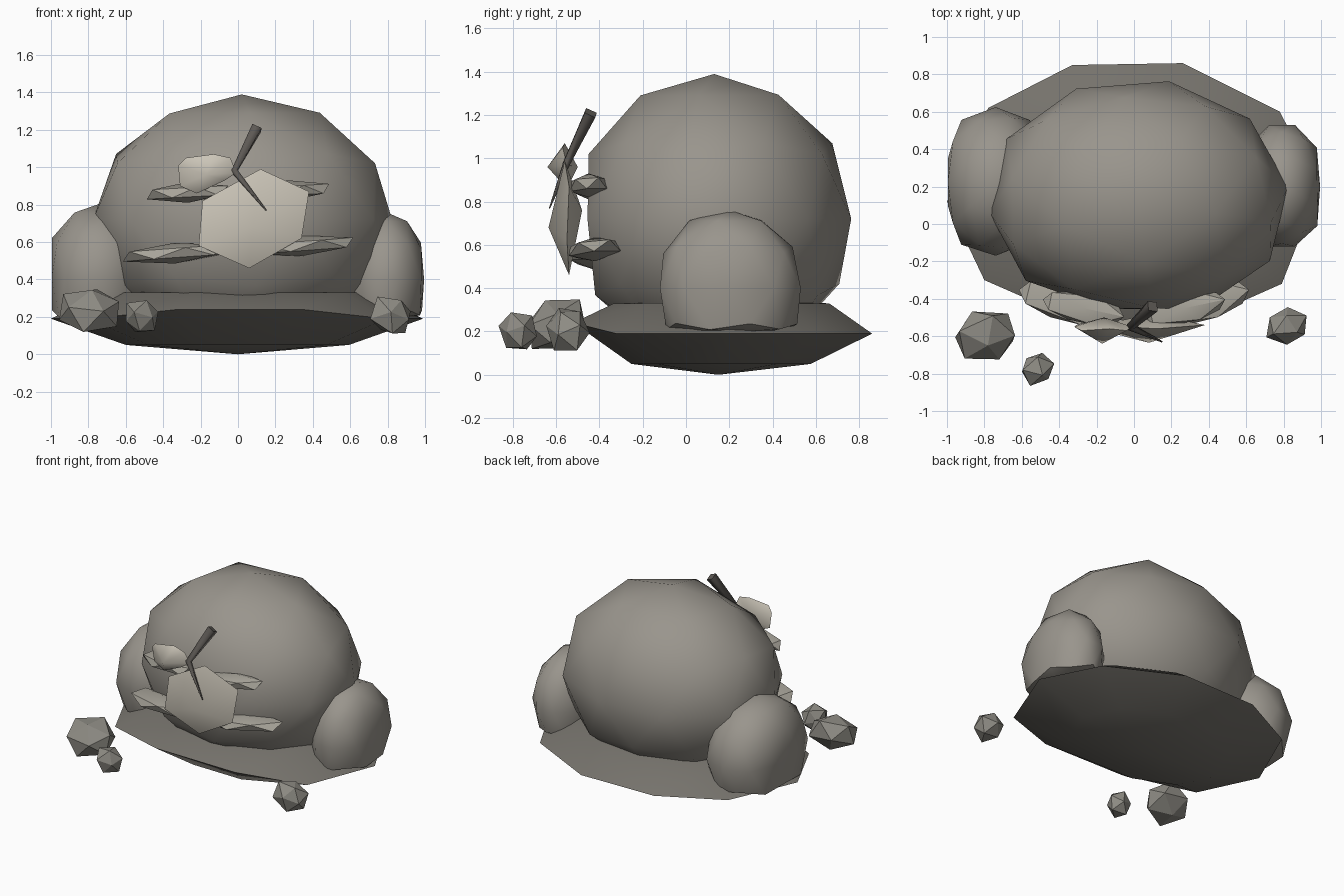
import bpy, bmesh, random
from math import radians
from mathutils import Matrix, Vector, Euler

if "Cube" in bpy.data.objects:
    bpy.data.objects.remove(bpy.data.objects["Cube"])

def material(name, *rgb):
    m = bpy.data.materials.new(name)
    m.diffuse_color = (*rgb, 1)
    m.use_nodes = True
    m.node_tree.nodes["Principled BSDF"].inputs["Base Color"].default_value = m.diffuse_color
    return m

STONE = material("stone", 0.32, 0.30, 0.265)
DARK = material("dark_stone", 0.18, 0.17, 0.15)
PEBBLE = material("pebble_stone", 0.27, 0.26, 0.23)
PALE = material("pale_stone", 0.60, 0.56, 0.48)
LEDGE = material("ledge_stone", 0.40, 0.38, 0.33)
TWIG = material("twig_brown", 0.11, 0.10, 0.09)

def finish(name, bm, angle, mat):
    bmesh.ops.recalc_face_normals(bm, faces=bm.faces)
    me = bpy.data.meshes.new(name)
    bm.to_mesh(me)
    bm.free()
    me.materials.append(mat)
    ob = bpy.data.objects.new(name, me)
    bpy.context.collection.objects.link(ob)
    if angle:
        bpy.ops.object.select_all(action='DESELECT')
        ob.select_set(True)
        bpy.context.view_layer.objects.active = ob
        bpy.ops.object.shade_smooth_by_angle(angle=radians(angle))
    return ob

def rock(name, centre, radii, mat=STONE, sub=2, spin=-18, tilt=(0, 0, 0), rough=0.0,
         seed=1, lo=(None,) * 3, hi=(None,) * 3, angle=42):
    """Squashed icosphere; lo / hi optionally flatten it against planes."""
    rng = random.Random(seed)
    bm = bmesh.new()
    bmesh.ops.create_icosphere(bm, subdivisions=sub, radius=1,
                               matrix=Matrix.Rotation(radians(spin), 4, 'Z'))
    rot = Euler([radians(a) for a in tilt]).to_matrix()
    for v in bm.verts:
        p = v.co * (1 + rng.uniform(-rough, rough))
        p = rot @ Vector(a * b for a, b in zip(p, radii)) + Vector(centre)
        for i in range(3):
            if lo[i] is not None:
                p[i] = max(p[i], lo[i])
            if hi[i] is not None:
                p[i] = min(p[i], hi[i])
        v.co = p
    return finish(name, bm, angle, mat)

def lens(name, outline, y, front, back, angle):
    """Thin stone: a front-view outline with a raised point on each side."""
    bm = bmesh.new()
    rim = [bm.verts.new((x, y + dy, z)) for x, z, dy in outline]
    tips = [bm.verts.new(front), bm.verts.new(back)]
    for a, b in zip(rim, rim[1:] + rim[:1]):
        for t in tips:
            bm.faces.new((a, b, t))
    return finish(name, bm, angle, PALE)

# Ground slab: one plan outline scaled into rings, (scale, height)
outline = [(0.99, 0.19), (0.78, 0.6), (0.26, 0.86), (-0.33, 0.85), (-0.78, 0.62),
           (-1.0, 0.12), (-0.8, -0.3), (-0.32, -0.51), (0.34, -0.52), (0.79, -0.32)]
mid = Vector((0, 0.15))
bm = bmesh.new()
rings = []
for s, z in ((0.6, 0.05), (1.0, 0.19), (0.72, 0.33)):
    ring = []
    for pt in outline:
        p = mid + (Vector(pt) - mid) * s
        lift = 0.05 * (pt[1] < -0.4) * (s == 1.0)      # front rim rides higher
        ring.append(bm.verts.new((p.x, p.y, z + lift)))
    rings.append(ring)
for ring, z in ((rings[0], 0.0), (rings[-1], 0.345)):
    tip = bm.verts.new((0, 0.15, z))
    for a, b in zip(ring, ring[1:] + ring[:1]):
        bm.faces.new((a, b, tip))
for low, up in zip(rings, rings[1:]):
    for i in range(10):
        bm.faces.new((low[i - 1], low[i], up[i], up[i - 1]))
finish("base_slab", bm, 35, DARK)

# Main boulder with a flattened front
rock("main_boulder", (0.02, 0.13, 0.72), (0.81, 0.65, 0.67), spin=-12, rough=0.008,
     lo=(-0.775, -0.455, None))

# Side boulders, flattened on their outer faces
rock("left_boulder", (-0.74, 0.225, 0.41), (0.31, 0.41, 0.4), spin=0, rough=0.03,
     seed=4, lo=(-0.995, -0.17, 0.2))
rock("right_boulder", (0.79, 0.2, 0.4), (0.23, 0.35, 0.37), rough=0.03,
     seed=7, lo=(None, -0.12, 0.2), hi=(0.995, 0.53, None))

# Front ledges, one pair above and one below
for side, label in ((-1, "left"), (1, "right")):
    rock(label + "_upper_ledge", (side * 0.27, -0.45, 0.87 + side * 0.005),
         (0.25, 0.09, 0.055), LEDGE, sub=1, spin=0, tilt=(0, -3, side * 12), angle=30)
    rock(label + "_lower_ledge", (side * 0.34, -0.42, 0.56 + side * 0.02),
         (0.32, 0.12, 0.055), LEDGE, sub=1, spin=0, tilt=(0, -4, side * 14), angle=30)

# Face plate and small stone beside it
lens("front_plate", [(-0.19, 0.82, 0.02), (0.12, 0.99, 0), (0.38, 0.87, 0.02),
                     (0.34, 0.62, 0.01), (0.06, 0.46, 0.02), (-0.21, 0.58, 0)],
     -0.56, (0.08, -0.635, 0.68), (0.1, -0.48, 0.76), 50)
lens("upper_stone", [(-0.32, 1.01, 0.02), (-0.28, 1.05, 0), (-0.13, 1.07, 0.01),
                     (-0.04, 1.05, 0), (-0.01, 0.97, 0.02), (-0.07, 0.93, 0),
                     (-0.22, 0.86, 0.02), (-0.31, 0.9, 0.03)],
     -0.57, (-0.17, -0.64, 0.96), (-0.16, -0.5, 0.96), 50)

# Bent twig tapering down over the plate
cu = bpy.data.curves.new("twig", 'CURVE')
cu.dimensions = '3D'
cu.bevel_depth = 0.038
cu.bevel_resolution = 0
cu.use_fill_caps = True
sp = cu.splines.new('POLY')
sp.points.add(2)
for p, co, r in zip(sp.points, ((0.1, -0.44, 1.21), (-0.02, -0.55, 0.98),
                                (0.15, -0.63, 0.77)), (1.0, 0.6, 0.1)):
    p.co = (*co, 1)
    p.radius = r
cu.materials.append(TWIG)
bpy.context.collection.objects.link(bpy.data.objects.new("twig", cu))

# Loose pebbles
for i, (c, r, rough) in enumerate((
        ((-0.79, -0.6, 0.235), (0.185, 0.155, 0.125), 0.1),
        ((-0.52, -0.77, 0.2), (0.1, 0.09, 0.095), 0.2),
        ((0.82, -0.545, 0.21), (0.125, 0.11, 0.11), 0.15))):
    rock(f"pebble_{i + 1}", c, r, PEBBLE, sub=1, spin=20 * i, tilt=(25, 15 * i, 10),
         rough=rough, seed=i + 11, angle=0)
